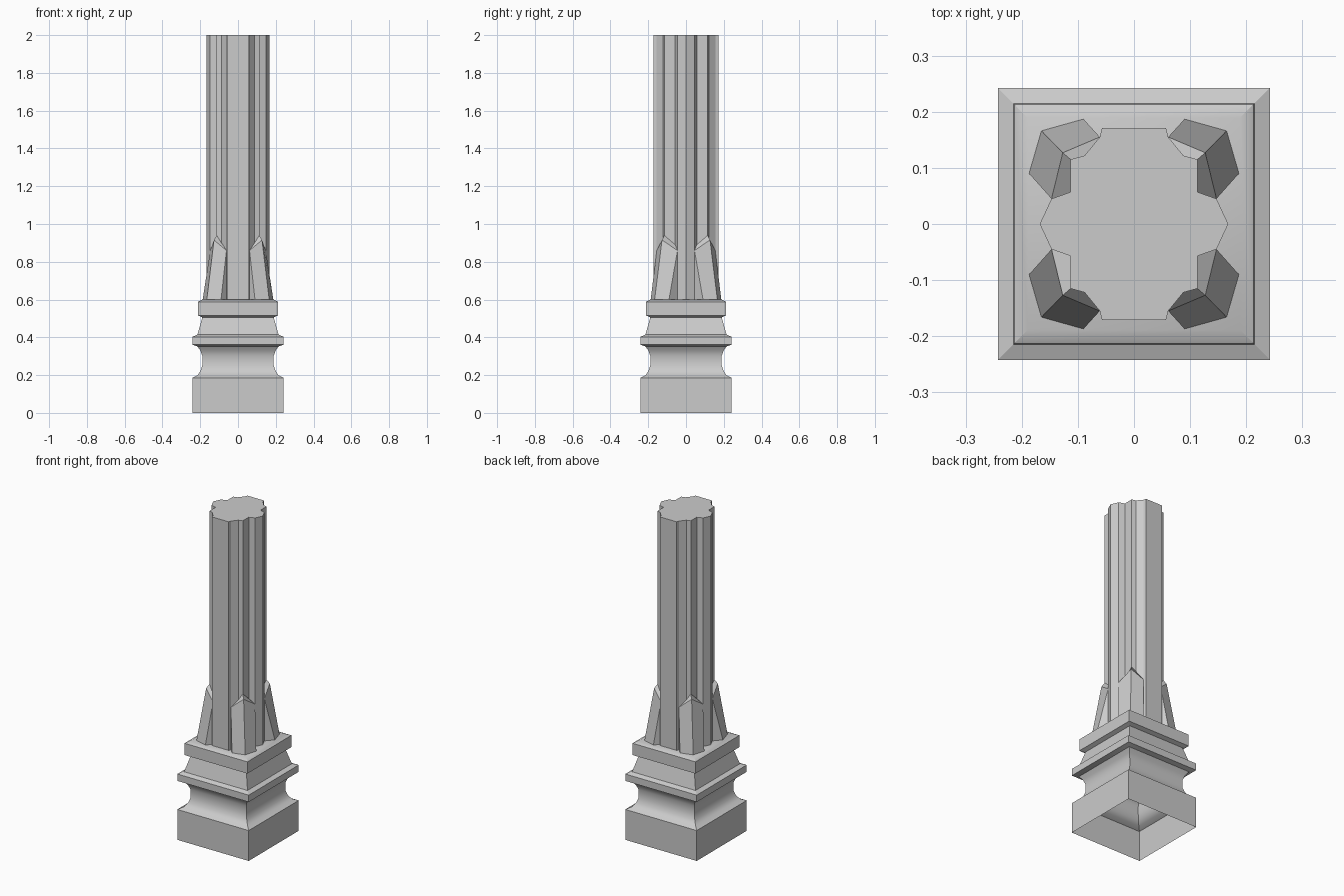
import bpy, math

if "Cube" in bpy.data.objects:
    bpy.data.objects.remove(bpy.data.objects["Cube"])


def make_object(name, verts, faces):
    mesh = bpy.data.meshes.new(name)
    mesh.from_pydata(verts, [], faces)
    mesh.update()
    obj = bpy.data.objects.new(name, mesh)
    bpy.context.collection.objects.link(obj)
    return obj


def loft(name, rings, cap_bottom=False):
    """Skin a stack of equal-length rings and close the top."""
    n = len(rings[0])
    verts = [p for ring in rings for p in ring]
    faces = [(r * n + i, r * n + (i + 1) % n, (r + 1) * n + (i + 1) % n, (r + 1) * n + i)
             for r in range(len(rings) - 1) for i in range(n)]
    faces.append(tuple(range((len(rings) - 1) * n, len(rings) * n)))
    return make_object(name, verts, faces)


# Square moulded pedestal, open underneath: (half width, height)
profile = [(.242, 0), (.242, .186), (.215, .199), (.199, .222), (.189, .252),
           (.189, .302), (.199, .33), (.215, .352), (.242, .361), (.242, .403),
           (.215, .414), (.189, .506), (.213, .516), (.213, .588), (.189, .6)]
pedestal = loft("pedestal", [[(-h, -h, z), (h, -h, z), (h, h, z), (-h, h, z)]
                             for h, z in profile])
bpy.ops.object.select_all(action='DESELECT')
pedestal.select_set(True)
bpy.context.view_layer.objects.active = pedestal
bpy.ops.object.shade_smooth_by_angle(angle=math.radians(30))

# Clustered shaft: quarter outline mirrored around both axes
quarter = [(.168, 0), (.147, .045), (.113, .057), (.113, .115),
           (.088, .122), (.061, .155), (.057, .171)]
half = quarter + [(-x, y) for x, y in reversed(quarter)]
outline = half + [(x, -y) for x, y in reversed(half[1:-1])]
loft("shaft", [[(x, y, z) for x, y in outline] for z in (.6, 2)])

# Pointed corner leaves, leaning against the shaft
leaf = [(.061, .155, .6), (.09, .187, .6), (.165, .166, .6), (.187, .09, .6), (.147, .045, .6),
        (.061, .155, .86), (.127, .127, .915), (.147, .045, .86),
        (.088, .122, .9), (.113, .115, .94), (.113, .057, .89)]
leaf_faces = [(0, 5, 1), (1, 5, 6, 2), (2, 6, 7, 3), (3, 7, 4),
              (5, 8, 9, 6), (6, 9, 10, 7)]
for sx, sy, label in ((1, 1, "back_right"), (-1, 1, "back_left"),
                      (1, -1, "front_right"), (-1, -1, "front_left")):
    faces = leaf_faces if sx * sy > 0 else [f[::-1] for f in leaf_faces]
    make_object("corner_leaf_" + label, [(sx * x, sy * y, z) for x, y, z in leaf], faces)
